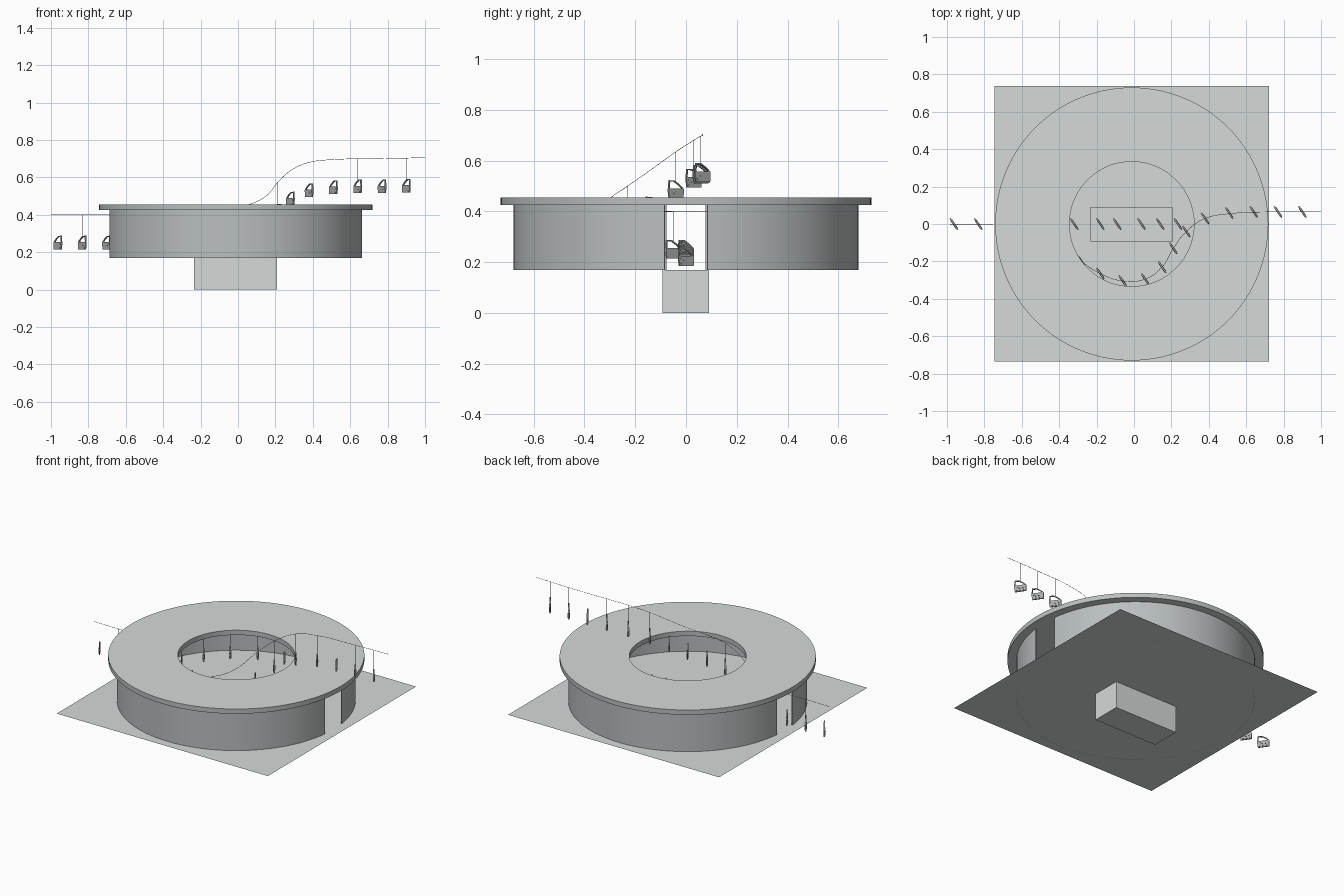
import bpy, bmesh, math
from mathutils import Vector

if "Cube" in bpy.data.objects:
    bpy.data.objects.remove(bpy.data.objects["Cube"])

CX = -0.012      # centre of the round building
FLOOR = 0.17


def material(name, rgb):
    m = bpy.data.materials.new(name)
    m.diffuse_color = (*rgb, 1)
    m.use_nodes = True
    m.node_tree.nodes["Principled BSDF"].inputs["Base Color"].default_value = m.diffuse_color
    return m


PALE = material("pale_grey", (0.66, 0.70, 0.69))
WALL = material("wall_grey", (0.49, 0.52, 0.52))
DOOR = material("door_grey", (0.40, 0.41, 0.41))


def add_mesh(name, bm, *mats, recalc=True):
    me = bpy.data.meshes.new(name)
    if recalc:
        bmesh.ops.recalc_face_normals(bm, faces=bm.faces)
    bm.to_mesh(me)
    bm.free()
    for m in mats:
        me.materials.append(m)
    ob = bpy.data.objects.new(name, me)
    bpy.context.collection.objects.link(ob)
    return ob


def smooth(ob):
    bpy.ops.object.select_all(action='DESELECT')
    ob.select_set(True)
    bpy.context.view_layer.objects.active = ob
    bpy.ops.object.shade_smooth_by_angle(angle=math.radians(30))


def sweep(name, r0, r1, z0, z1, a0, a1, n, *mats):
    """Rectangular section swept around the building centre from a0 to a1."""
    bm = bmesh.new()
    closed = abs(a1 - a0 - 2 * math.pi) < 1e-6
    rings = []
    for i in range(n if closed else n + 1):
        a = a0 + (a1 - a0) * i / n
        rings.append([bm.verts.new((CX + r * math.cos(a), r * math.sin(a), z))
                      for r, z in ((r0, z0), (r1, z0), (r1, z1), (r0, z1))])
    for i in range(n):
        p, q = rings[i], rings[(i + 1) % len(rings)]
        for k in range(4):
            bm.faces.new((p[k], p[(k + 1) % 4], q[(k + 1) % 4], q[k]))
    if not closed:
        bm.faces.new(rings[0])
        bm.faces.new(rings[-1])
    ob = add_mesh(name, bm, *mats)
    smooth(ob)
    return ob


def box(name, lo, hi, mat):
    bm = bmesh.new()
    bmesh.ops.create_cube(bm, size=1)
    for v in bm.verts:
        v.co = Vector([(l + h) / 2 + c * (h - l) for l, h, c in zip(lo, hi, v.co)])
    return add_mesh(name, bm, mat)


def rect(bm, x0, y0, x1, y1, z):
    return [bm.verts.new(p) for p in ((x0, y0, z), (x1, y0, z), (x1, y1, z), (x0, y1, z))]


# Ground sheet with a rectangular opening
PIT = (-0.235, -0.093, 0.208, 0.091)
bm = bmesh.new()
outer = rect(bm, -0.747, -0.735, 0.722, 0.738, FLOOR)
inner = rect(bm, *PIT, FLOOR)
for i in range(4):
    j = (i + 1) % 4
    bm.faces.new((outer[i], outer[j], inner[j], inner[i]))
add_mesh("ground_sheet", bm, PALE, recalc=False)

# Open pit below the sheet, thin walled
t = 0.003
bm = bmesh.new()
x0, y0, x1, y1 = PIT
loops = [rect(bm, *PIT, 0), rect(bm, *PIT, FLOOR),
         rect(bm, x0 + t, y0 + t, x1 - t, y1 - t, FLOOR),
         rect(bm, x0 + t, y0 + t, x1 - t, y1 - t, t)]
for p, q in zip(loops, loops[1:]):
    for i in range(4):
        j = (i + 1) % 4
        bm.faces.new((p[i], p[j], q[j], q[i]))
bm.faces.new(loops[0])
bm.faces.new(loops[-1])
add_mesh("pit", bm, PALE)

# Ring roof with darker rims
roof = sweep("ring_roof", 0.333, 0.73, 0.425, 0.455, 0, 2 * math.pi, 128, PALE, WALL)
for f in roof.data.polygons:
    f.material_index = 0 if abs(f.normal.z) > 0.5 else 1

# Two half walls leaving a gateway at each end
right_gap, left_gap = math.asin(0.084 / 0.68), math.asin(0.077 / 0.68)
sweep("back_wall", 0.674, 0.68, FLOOR, 0.425, right_gap, math.pi - left_gap, 64, WALL)
sweep("front_wall", 0.674, 0.68, FLOOR, 0.425,
      math.pi + left_gap, 2 * math.pi - right_gap, 64, WALL)

# Overhead rail: in through the left gateway, and a loop under the roof that
# climbs out through the round opening
entry = [(-1, 0, .40), (-.75, 0, .40), (-.58, .02, .40), (-.48, .15, .40)]
loop = [(.42, .1, .40), (.4, .3, .40), (.22, .45, .40), (0, .5, .40), (-.34, .36, .40),
        (-.48, .15, .40), (-.44, -.05, .40), (-.28, -.2, .40), (-.18, -.265, .41),
        (-.06, -.305, .43), (.06, -.295, .455), (.15, -.23, .50), (.21, -.13, .57),
        (.28, -.04, .635), (.38, .03, .68), (.51, .055, .695), (.75, .065, .70),
        (1, .065, .705)]
cu = bpy.data.curves.new("overhead_rail", 'CURVE')
cu.dimensions = '3D'
cu.bevel_depth = 0.0012
cu.bevel_resolution = 0
cu.resolution_u = 6
for path in (entry, loop):
    sp = cu.splines.new('BEZIER')
    sp.bezier_points.add(len(path) - 1)
    for b, p in zip(sp.bezier_points, path):
        b.co = p
        b.handle_left_type = b.handle_right_type = 'AUTO'
cu.materials.append(DOOR)
rail = bpy.data.objects.new("overhead_rail", cu)
bpy.context.collection.objects.link(rail)

# Door: outline and window opening bridged into a panel
OUT = [(-.034, -.035), (.032, -.035), (.036, -.01), (.036, .004), (.033, .038),
       (.008, .037), (-.016, .022), (-.036, .003)]
WIN = [(-.020, .005), (.027, .005), (.030, .006), (.031, .010), (.029, .033),
       (.009, .032), (-.012, .019), (-.027, .006)]


def door_mesh():
    bm = bmesh.new()
    t = 0.004
    o0, o1, w0, w1 = [[bm.verts.new((x, y, z)) for x, z in prof]
                      for prof in (OUT, WIN) for y in (-t, t)]
    n = len(OUT)
    for i in range(n):
        j = (i + 1) % n
        for a, b in ((o0, o1), (o1, w1), (w1, w0), (w0, o0)):
            bm.faces.new((a[i], a[j], b[j], b[i]))
    bmesh.ops.recalc_face_normals(bm, faces=bm.faces)
    # handle, armrest and lower trim showing on both faces
    for x, z, sx, sz in ((.022, -.006, .014, .004), (-.004, -.014, .036, .004),
                         (0, -.027, .052, .006)):
        r = bmesh.ops.create_cube(bm, size=1)
        for v in r['verts']:
            v.co = Vector((x + v.co.x * sx, v.co.y * .012, z + v.co.z * sz))
    ob = add_mesh("hanging_door", bm, DOOR)
    me = ob.data
    bpy.data.objects.remove(ob)
    return me


DOOR_ME = door_mesh()
DROP = 0.15


def place_door(x, y, z):
    ob = bpy.data.objects.new("hanging_door", DOOR_ME)
    ob.location = (x, y, z)
    ob.rotation_euler.z = math.radians(-56)
    bpy.context.collection.objects.link(ob)


# Doors waiting in a straight line over the pit, stepping down slightly
for i, x in enumerate((-.58, -.45, -.32, -.18, -.09, .04, .14, .235)):
    place_door(x, 0, .25 - .005 * max(0, i - 1))

# Doors hanging from the rail, each on a thin hanger
spots = [(-.963 + .13 * i, 0, .40) for i in range(3)]
spots += [(.5 * math.cos(math.radians(a)), .5 * math.sin(math.radians(a)), .40)
          for a in (75, 93, 112, 130, 148, 165)]
spots += loop[6:15]
spots += [(.51, .058, .695), (.64, .065, .70), (.77, .065, .70), (.90, .065, .703)]
w = 0.0006
for x, y, z in spots:
    place_door(x, y, z - DROP)
    box("hanger", (x - w, y - w, z - DROP + .03), (x + w, y + w, z), DOOR)
